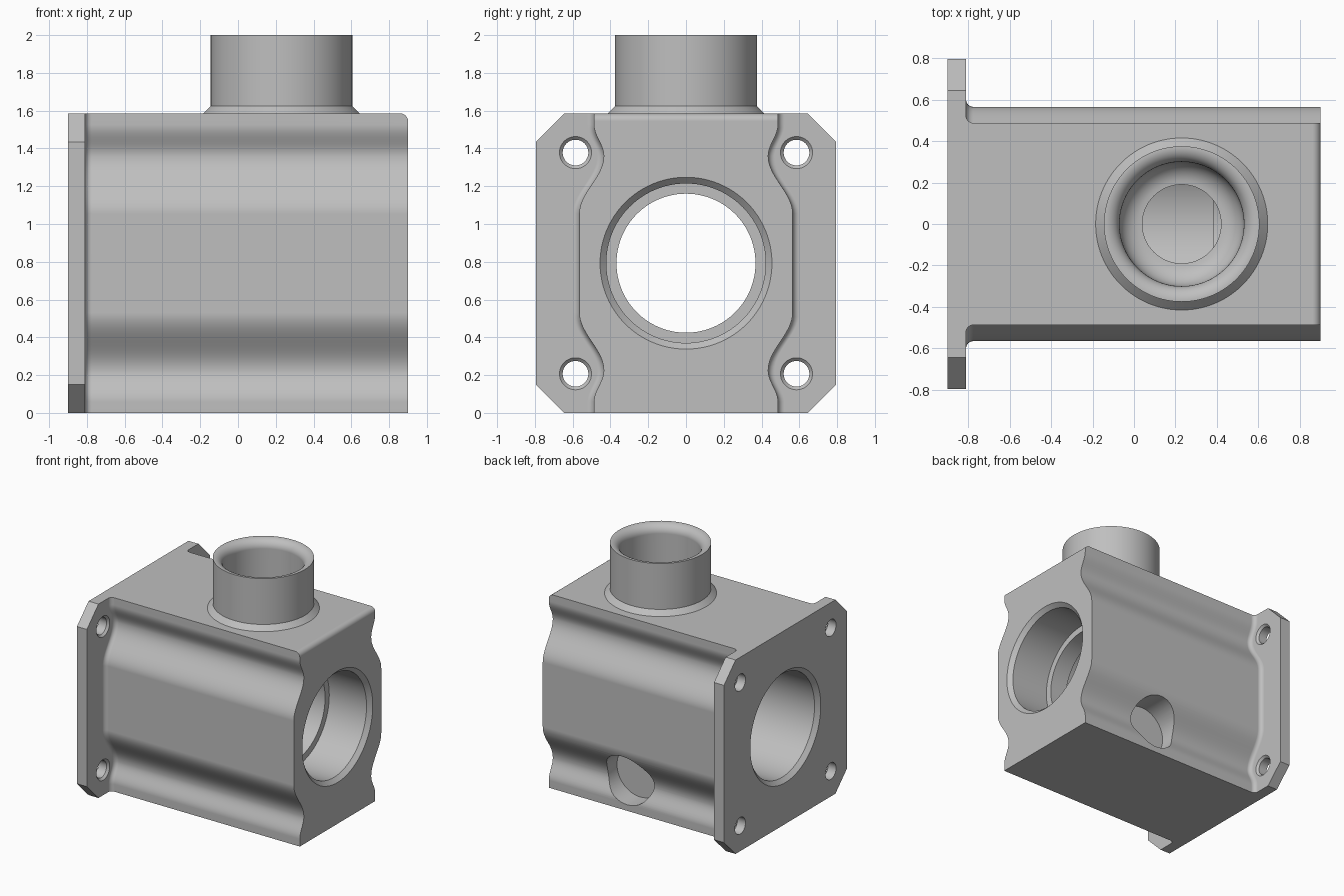
import bpy, bmesh, math
from mathutils import Matrix, Vector

cube = bpy.data.objects.get("Cube")
if cube:
    bpy.data.objects.remove(cube)

grey = bpy.data.materials.new("cast_grey")
grey.use_nodes = True
grey.diffuse_color = (0.52, 0.52, 0.52, 1)
grey.node_tree.nodes["Principled BSDF"].inputs["Base Color"].default_value = (0.52, 0.52, 0.52, 1)

HEIGHT = 1.585
MID = HEIGHT / 2
PORT_X = 0.23


def loft(name, rings, bevel_top=False):
    """Skin a list of equal-length closed rings into a capped solid."""
    bm = bmesh.new()
    loops = [[bm.verts.new(p) for p in ring] for ring in rings]
    n = len(loops[0])
    for a, b in zip(loops, loops[1:]):
        for i in range(n):
            j = (i + 1) % n
            bm.faces.new((a[i], a[j], b[j], b[i]))
    bm.faces.new(loops[0])
    bm.faces.new(loops[-1])
    bmesh.ops.recalc_face_normals(bm, faces=bm.faces)
    if bevel_top:
        edges = [e for e in bm.edges if all(v.co.x > 0.89 and v.co.z > HEIGHT - 0.001 for v in e.verts)]
        bmesh.ops.bevel(bm, geom=edges, offset=0.04, segments=6, profile=0.5, affect='EDGES')
    mesh = bpy.data.meshes.new(name)
    bm.to_mesh(mesh)
    bm.free()
    mesh.materials.append(grey)
    obj = bpy.data.objects.new(name, mesh)
    bpy.context.collection.objects.link(obj)
    return obj


def turned(name, profile, origin, axis, sides=96):
    """Turn (radius, distance) pairs around an axis through origin."""
    rot = Vector((0, 0, 1)).rotation_difference(Vector(axis)).to_matrix().to_4x4()
    place = Matrix.Translation(origin) @ rot
    steps = [2 * math.pi * i / sides for i in range(sides)]
    return loft(name, [[place @ Vector((r * math.cos(t), r * math.sin(t), h)) for t in steps]
                       for r, h in profile])


def combine(target, tool, operation):
    mod = target.modifiers.new(operation.lower(), 'BOOLEAN')
    mod.operation = operation
    mod.solver = 'EXACT'
    mod.object = tool
    tool.hide_render = True
    bpy.context.view_layer.objects.active = target
    bpy.ops.object.modifier_apply(modifier=mod.name)
    bpy.data.objects.remove(tool)


def ease(a, b, t):
    return a + (b - a) * (1 - math.cos(math.pi * t)) / 2


# Waisted body cross-section: lower quarter, mirrored up and across
quarter = [(0.487, 0)]
quarter += [(ease(0.487, 0.435, i / 10), 0.06 + 0.165 * i / 10) for i in range(11)]
quarter += [(ease(0.435, 0.565, i / 14), 0.225 + 0.305 * i / 14) for i in range(1, 15)]
side = quarter + [(y, HEIGHT - z) for y, z in reversed(quarter)]


def section(x, grow):
    return ([Vector((x, y + grow, z)) for y, z in side]
            + [Vector((x, -y - grow, z)) for y, z in reversed(side)])


# Body with a fillet flaring into the flange
FIL = 0.035
rings = [section(-0.85, FIL)]
for i in range(7):
    a = math.pi / 2 * i / 6
    rings.append(section(-0.81 + FIL * (1 - math.cos(a)), FIL * (1 - math.sin(a))))
rings.append(section(0.9, 0))
housing = loft("valve_housing", rings, bevel_top=True)

# Square flange with clipped corners
W, C = 0.795, 0.15
outline = [(W - C, 0), (W, C), (W, HEIGHT - C), (W - C, HEIGHT)]
outline += [(-y, z) for y, z in reversed(outline)]
flange = loft("flange", [[Vector((x, y, z)) for y, z in outline] for x in (-0.9, -0.81)])
combine(housing, flange, 'UNION')

# Top port collar with chamfered foot and rounded inner lip
collar = turned("port_collar", [(0.415, 1.5), (0.415, HEIGHT), (0.375, 1.625), (0.375, 2.0)],
                (PORT_X, 0, 0), (0, 0, 1))
combine(housing, collar, 'UNION')

# Port pocket: narrow throat, dished floor, straight wall, rounded lip
pocket = [(0.19, 0.9)]
pocket += [(0.19 + 0.11 * math.sin(a), 1.45 - 0.11 * math.cos(a))
           for a in (math.pi / 2 * i / 8 for i in range(9))]
pocket += [(0.37 - 0.07 * math.cos(a), 1.93 + 0.07 * math.sin(a))
           for a in (math.pi / 2 * i / 8 for i in range(9))]
pocket.append((0.37, 2.1))
combine(housing, turned("port_pocket", pocket, (PORT_X, 0, 0), (0, 0, 1)), 'DIFFERENCE')

# Main bore with chamfered mouths and a narrow inner land
bore = [(0.455, -1.0), (0.455, -0.9), (0.422, -0.867), (0.422, 0.38), (0.368, 0.38),
        (0.368, 0.53), (0.422, 0.53), (0.422, 0.867), (0.455, 0.9), (0.455, 1.0)]
combine(housing, turned("main_bore", bore, (0, 0, MID), (1, 0, 0)), 'DIFFERENCE')

# Flange bolt holes, countersunk on the body side
for y in (-0.585, 0.585):
    for z in (0.207, HEIGHT - 0.207):
        bolt = [(0.068, -1.0), (0.068, -0.827), (0.085, -0.81), (0.085, -0.75)]
        combine(housing, turned("bolt_hole", bolt, (0, y, z), (1, 0, 0), 40), 'DIFFERENCE')

# Blind side port low on the back
side_port = turned("side_port", [(0.21, 0.32), (0.21, 0.8)], (0.19, 0, 0.26), (0, 1, 0), 64)
combine(housing, side_port, 'DIFFERENCE')

# Smooth curved surfaces, crisp machined edges
bpy.ops.object.select_all(action='DESELECT')
housing.select_set(True)
bpy.context.view_layer.objects.active = housing
bpy.ops.object.shade_smooth_by_angle(angle=math.radians(30))
weighted = housing.modifiers.new("even_shading", 'WEIGHTED_NORMAL')
weighted.keep_sharp = True
